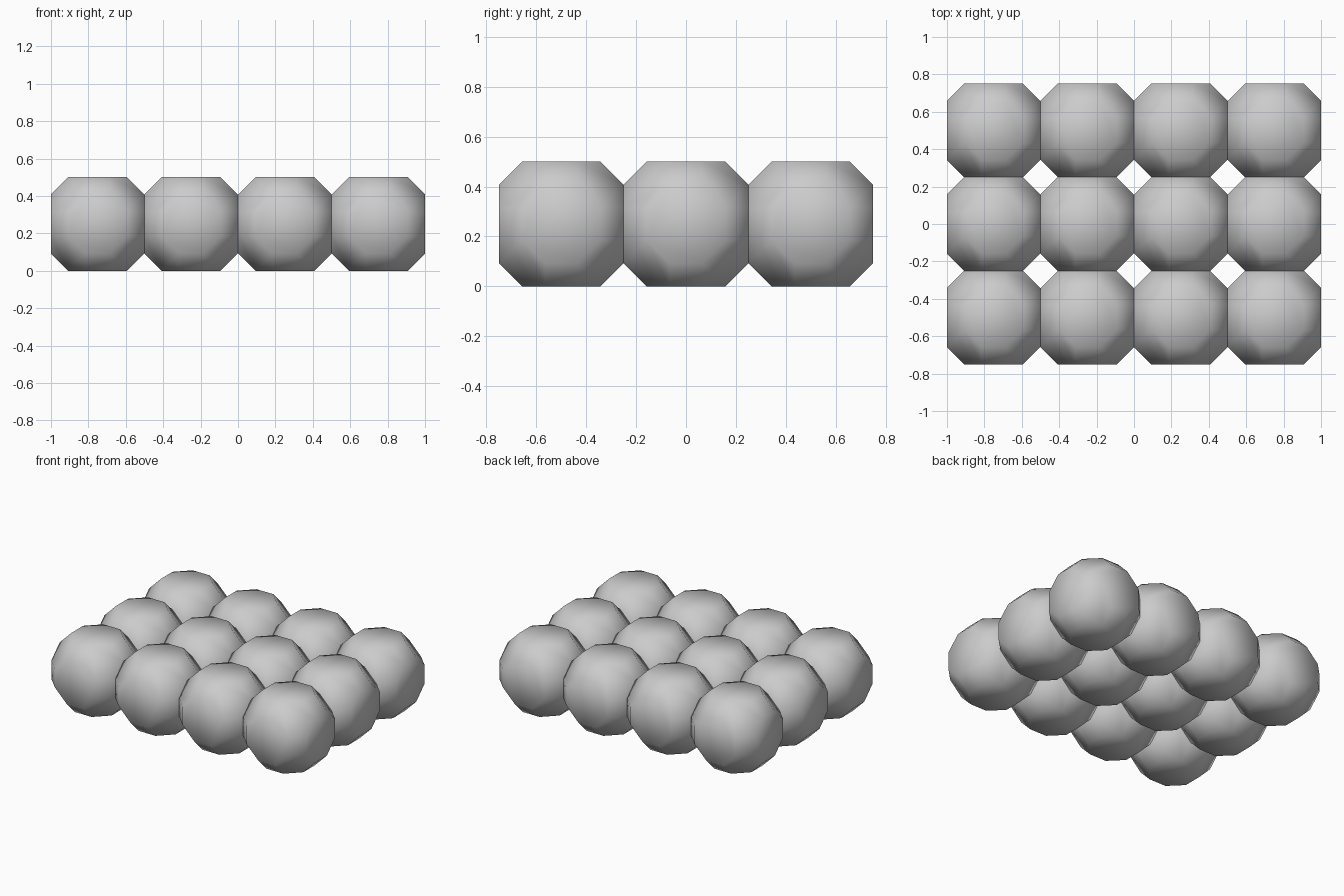
import bpy, bmesh, math
from itertools import permutations, product

if "Cube" in bpy.data.objects:
    bpy.data.objects.remove(bpy.data.objects["Cube"])

SIZE = 0.5          # width of one ball across opposite octagon faces
R2 = math.sqrt(2)
UNIT = (1, 1 + R2, 1 + 2 * R2)
SCALE = SIZE / 2 / UNIT[2]


def ball_mesh():
    # truncated cuboctahedron: every permutation and sign of three lengths
    bm = bmesh.new()
    for p in permutations(UNIT):
        for s in product((-1, 1), repeat=3):
            bm.verts.new([a * b * SCALE for a, b in zip(p, s)])
    bmesh.ops.convex_hull(bm, input=bm.verts[:])
    # merge coplanar triangles into squares, hexagons and octagons
    bmesh.ops.dissolve_limit(bm, angle_limit=math.radians(2),
                             verts=bm.verts[:], edges=bm.edges[:])
    bmesh.ops.recalc_face_normals(bm, faces=bm.faces[:])
    for f in bm.faces:
        f.smooth = True
    me = bpy.data.meshes.new("faceted_ball")
    bm.to_mesh(me)
    bm.free()
    return me


# 4 x 3 grid of touching balls
mesh = ball_mesh()
for i in range(4):
    for j in range(3):
        ob = bpy.data.objects.new(f"ball_{i + 1}_{j + 1}", mesh)
        ob.location = ((i - 1.5) * SIZE, (j - 1) * SIZE, SIZE / 2)
        bpy.context.collection.objects.link(ob)
